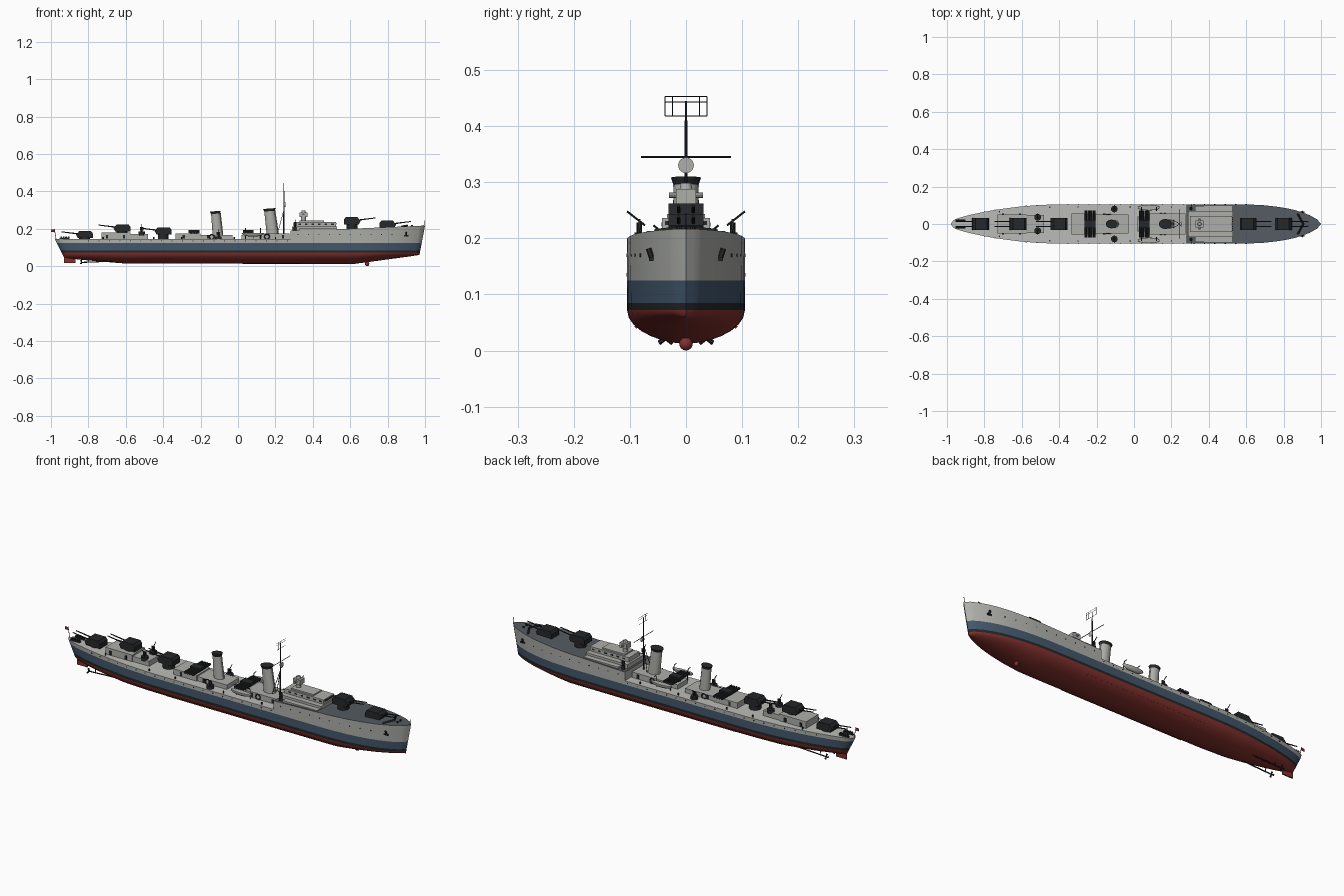
import bpy, bmesh, math
from mathutils import Vector, Matrix

if "Cube" in bpy.data.objects:
    bpy.data.objects.remove(bpy.data.objects["Cube"])


def material(name, c):
    m = bpy.data.materials.new(name)
    m.diffuse_color = (*c, 1)
    m.use_nodes = True
    m.node_tree.nodes["Principled BSDF"].inputs["Base Color"].default_value = m.diffuse_color
    return m


RED = material("antifouling_red", (.22, .03, .025))
BLACK = material("black", (.018, .02, .022))
BLUE = material("camouflage_blue", (.055, .095, .15))
GREY = material("hull_grey", (.42, .43, .40))
DECK = material("slate_deck", (.09, .105, .12))
PALE = material("pale_deck", (.5, .5, .48))


def emit(name, bm, *mats):
    bmesh.ops.recalc_face_normals(bm, faces=bm.faces)
    me = bpy.data.meshes.new(name)
    bm.to_mesh(me)
    bm.free()
    for m in mats:
        me.materials.append(m)
    me.shade_smooth()
    me.set_sharp_from_angle(angle=math.radians(32))
    ob = bpy.data.objects.new(name, me)
    bpy.context.collection.objects.link(ob)
    return ob


def box(bm, x0, x1, y0, y1, z0, z1):
    m = Matrix.Translation(((x0 + x1) / 2, (y0 + y1) / 2, (z0 + z1) / 2)) @ Matrix.Diagonal((x1 - x0, y1 - y0, z1 - z0, 1))
    bmesh.ops.create_cube(bm, size=1, matrix=m)


def rod(bm, a, b, r1, r2=None, n=8, sy=1):
    a, b = Vector(a), Vector(b)
    d = b - a
    m = Matrix.Translation((a + b) / 2) @ d.to_track_quat('Z', 'Y').to_matrix().to_4x4()
    m = m @ Matrix.Diagonal((1, sy, 1, 1))
    bmesh.ops.create_cone(bm, cap_ends=True, segments=n, radius1=r1, radius2=r1 if r2 is None else r2, depth=d.length, matrix=m)


def prism(bm, profile, y0, y1):
    f = bm.faces.new([bm.verts.new((x, y0, z)) for x, z in profile])
    ext = bmesh.ops.extrude_face_region(bm, geom=[f])["geom"]
    bmesh.ops.translate(bm, vec=(0, y1 - y0, 0), verts=[v for v in ext if isinstance(v, bmesh.types.BMVert)])
    bm.faces.new(f.verts[:]) if not f.is_valid else None


def lerp(x, pts):
    for (a, p), (b, q) in zip(pts, pts[1:]):
        if x <= b:
            return p + (q - p) * max(0, x - a) / (b - a)
    return pts[-1][1]


# hull: stations along x, rows from keel to deck edge
BEAM = [(-.98, 0), (-.965, .022), (-.93, .038), (-.85, .057), (-.75, .076), (-.6, .095), (-.45, .104), (-.3, .105),
        (.6, .105), (.7, .1), (.8, .088), (.88, .07), (.94, .047), (.98, .024), (1, 0)]
KEEL = [(-.98, .046), (-.9, .038), (-.6, .014), (.62, .012), (.8, .035), (.94, .052), (1, .06)]
SHEER = [(.28, .19), (.6, .2), (1, .217)]
BREAK, MAIN = .28, .145
xs = sorted({round(-.98 + .04 * i, 3) for i in range(50)} | {-.965, -.95, .28, .99, 1.0, .97})


def section(X, s):
    k, pts = lerp(X, KEEL), []
    b, e = lerp(X, BEAM), max(0, (abs(X) - .5) / .5)
    rows = [(k + (.072 - k) * (1 - math.cos(a)), math.sin(a) ** 1.12) for a in (i * math.pi / 14 for i in range(8))]
    rows += [(.085, 1), (.125, 1), (MAIN, 1)]
    if X >= BREAK:
        rows.append((lerp(X, SHEER), 1))
    for z, f in rows:
        w = b * f * (1 - .25 * e * e * max(0, .2 - z) / .2)
        dx = -.03 * (.217 - z) / .157 * max(0, (X - .6) / .4) ** 2
        dx += .05 * max(0, MAIN - z) / .1 * max(0, (-X - .7) / .28) ** 2
        pts.append(Vector((X + dx, s * w, z)))
    return pts


bm = bmesh.new()


def face(pts, mi):
    bm.faces.new([bm.verts.new(p) for p in pts]).material_index = mi


for X0, X1 in zip(xs, xs[1:]):
    for s in (1, -1):
        A, B = section(X0, s), section(X1, s)
        for i in range(min(len(A), len(B)) - 1):
            face((A[i], B[i], B[i + 1], A[i + 1]), 0 if i < 7 else i - 6 if i < 9 else 3)
    j = 11 if X0 >= BREAK else 10
    L0, L1, R0, R1 = section(X0, 1)[j], section(X1, 1)[j], section(X0, -1)[j], section(X1, -1)[j]
    face((R0, R1, L1, L0), 4 if X0 >= BREAK else 5)
L, R = section(BREAK, 1), section(BREAK, -1)
face((R[10], R[11], L[11], L[10]), 3)
bmesh.ops.remove_doubles(bm, verts=bm.verts, dist=.0001)
bmesh.ops.dissolve_degenerate(bm, edges=bm.edges, dist=.0001)
emit("hull", bm, RED, BLACK, BLUE, GREY, DECK, PALE)

# underwater fittings: sonar dome, bilge keels, shafts, propellers, rudder
bm = bmesh.new()
bmesh.ops.create_uvsphere(bm, u_segments=12, v_segments=8, radius=.012, matrix=Matrix.Translation((.69, 0, .012)))
box(bm, -.93, -.87, -.003, .003, .018, .06)
for s in (1, -1):
    rod(bm, (-.35, s * .088, .043), (.35, s * .088, .043), .004, n=4)
emit("dome_rudder_and_bilge_keels", bm, RED)
bm = bmesh.new()
for s in (1, -1):
    rod(bm, (-.84, s * .036, .02), (-.6, s * .034, .03), .003)
    rod(bm, (-.8, s * .036, .02), (-.8, s * .03, .05), .002)
    for k in range(3):
        a = k * 2.094
        rod(bm, (-.835, s * .036, .02), (-.84, s * .036 + .013 * math.sin(a), .021 + .013 * math.cos(a)), .002, .005, 6)
emit("shafts_and_propellers", bm, BLACK)

# deckhouses and bridge
bm = bmesh.new()
for x0, x1, w, z0, z1 in ((-.73, -.575, .052, .14, .18), (-.575, -.48, .048, .14, .172), (-.335, -.2, .055, .14, .174),
                          (-.2, -.03, .05, .14, .168), (.02, .09, .04, .14, .168), (.08, .275, .055, .14, .174),
                          (.29, .53, .07, .185, .213), (.3, .525, .043, .2, .236), (.33, .46, .034, .23, .243)):
    box(bm, x0, x1, -w, w, z0, z1)
emit("deckhouses_and_bridge", bm, GREY)
bm = bmesh.new()
box(bm, .325, .525, -.097, .097, .188, .201)
emit("bridge_deck", bm, GREY)
bm = bmesh.new()
for i in range(-3, 4):
    box(bm, .52, .527, i * .011 - .004, i * .011 + .004, .224, .231)
for s in (1, -1):
    for x in (.12, .24, -.29, -.16, -.7, -.61):
        box(bm, x - .006, x + .006, s * .052 - .004, s * .052 + .004, .148, .168)
    for i in range(6):
        x = .33 + i * .035
        box(bm, x - .007, x + .007, s * .043 - .001, s * .043 + .001, .221, .228)
emit("windows_and_doors", bm, BLACK)

# portholes along the hull side
bm = bmesh.new()
for s in (1, -1):
    for i in range(30):
        x = -.8 + i * .056
        w = lerp(x, BEAM) * (.985 if abs(x) > .62 else 1)
        z = .17 if x > BREAK else .135
        rod(bm, (x, s * (w - .004), z), (x, s * (w + .0012), z), .003)
emit("portholes", bm, BLACK)

# fire control director on the bridge
bm = bmesh.new()
rod(bm, (.35, 0, .238), (.35, 0, .265), .013, n=16)
box(bm, .33, .372, -.018, .018, .262, .288)
rod(bm, (.35, -.03, .277), (.35, .03, .277), .005)
rod(bm, (.35, 0, .285), (.35, 0, .299), .012, .009, 12)
emit("director", bm, GREY)

# raked funnels with flared caps
caps = bmesh.new()
bm = bmesh.new()
for xb, xt, zt, r in ((.186, .168, .308, .03), (-.108, -.12, .294, .026)):
    for b, p, q, r1, r2 in ((bm, (xb, 0, .16), (xt, 0, zt - .012), r * 1.05, r * .92),
                            (caps, (xt, 0, zt - .014), (xt - .001, 0, zt), r * .92, r * 1.12)):
        n = len(b.verts)
        rod(b, p, q, r1, r2, 24)
        b.verts.ensure_lookup_table()
        for v in list(b.verts)[n:]:
            v.co.y *= .8
    rod(bm, (xb + r, .0, .17), (xt + r * .95, 0, zt - .01), .003)
emit("funnels", bm, GREY)
emit("funnel_caps", caps, BLACK)

# twin gun mounts: x, base height, gun height, facing
for i, (x, zb, zg, d) in enumerate(((.80, .195, .205, 1), (.61, .19, .224, 1), (-.40, .14, .17, -1),
                                    (-.62, .175, .186, -1), (-.82, .14, .15, -1))):
    bm = bmesh.new()
    prof = [(-.044, 0), (.036, 0), (.046, .018), (.028, .038), (-.034, .038), (-.044, .025)]
    prism(bm, [(x + d * px, zg + pz) for px, pz in prof], -.031, .031)
    rod(bm, (x, 0, zb), (x, 0, zg + .002), .029, n=20)
    for s in (1, -1):
        rod(bm, (x + d * .03, s * .013, zg + .022), (x + d * .125, s * .013, zg + .034), .0035, .0025)
    emit(f"gun_mount_{i + 1}", bm, BLACK)

# torpedo tube banks trained athwartships
for x in (.055, -.235):
    bm = bmesh.new()
    rod(bm, (x, 0, .14), (x, 0, .178), .022, n=16)
    for k in range(4):
        xx = x + (k - 1.5) * .0145
        rod(bm, (xx, -.072, .182), (xx, .072, .182), .007, n=10)
    box(bm, x - .029, x + .029, -.02, .02, .178, .194)
    emit("torpedo_tubes", bm, BLACK)

# light guns: tub, pedestal, shield and barrel
bm = bmesh.new()
for x, y, z, r in ((-.105, .08, .14, .018), (-.515, .036, .165, .018), (.305, .083, .19, .009)):
    for s in (1, -1):
        rod(bm, (x, s * y, z), (x, s * y, z + .02), r, n=16)
        rod(bm, (x, s * y, z + .02), (x, s * y, z + .038), .005)
        box(bm, x - .009, x + .009, s * y - .002, s * y + .002, z + .026, z + .044)
        rod(bm, (x, s * (y - .01), z + .033), (x, s * (y + .022), z + .058), .0018, n=6)
emit("light_guns", bm, BLACK)

# ship's boats with davits
for s in (1, -1):
    bm = bmesh.new()
    bmesh.ops.create_uvsphere(bm, u_segments=20, v_segments=10, radius=1,
                              matrix=Matrix.Translation((.08, s * .088, .176)) @ Matrix.Diagonal((.06, .015, .018, 1)))
    bmesh.ops.bisect_plane(bm, geom=bm.verts[:] + bm.edges[:] + bm.faces[:], plane_co=(0, 0, .178), plane_no=(0, 0, 1), clear_outer=True)
    bmesh.ops.holes_fill(bm, edges=bm.edges)
    emit("boat", bm, GREY)
    bm = bmesh.new()
    for x in (.04, .12):
        pts = [(x, s * .07, .14), (x, s * .07, .19), (x, s * .078, .203), (x, s * .092, .203)]
        for p, q in zip(pts, pts[1:]):
            rod(bm, p, q, .002, n=6)
    emit("davits", bm, BLACK)

# mast, yard, radar frame and dish
bm = bmesh.new()
rod(bm, (.245, 0, .14), (.245, 0, .445), .004, .002)
for s in (1, -1):
    rod(bm, (.21, s * .02, .17), (.245, 0, .3), .0015, n=6)
rod(bm, (.245, -.08, .345), (.245, .08, .345), .0015, n=6)
for z in (.418, .443, .453):
    rod(bm, (.249, -.037, z), (.249, .037, z), .0009, n=4)
for y in (-.037, -.024, .024, .037):
    rod(bm, (.249, y, .418), (.249, y, .453), .0009, n=4)
emit("mast_and_radar_frame", bm, BLACK)
bm = bmesh.new()
rod(bm, (.246, 0, .33), (.254, 0, .33), .008, .014, 24)
emit("radar_dish", bm, GREY)

# stern and bow gear: depth charges, breakwater, anchors, bollards, life rings
bm = bmesh.new()
for s in (1, -1):
    box(bm, -.955, -.9, s * .018 - .006, s * .018 + .006, .143, .15)
    for k in range(4):
        rod(bm, (-.945 + k * .013, s * .018 - .006, .154), (-.945 + k * .013, s * .018 + .006, .154), .0055)
    rod(bm, (.905, 0, .217), (.875, s * .055, .212), .005, n=4)
    rod(bm, (.93, s * .012, .214), (.93, s * .012, .221), .005)
    rod(bm, (.9, s * .061, .165), (.9, s * .067, .182), .005, n=6)
    box(bm, .888, .912, s * .062 - .004, s * .062 + .004, .16, .166)
    for x in (-.72, -.45, -.3, -.02, .2):
        rod(bm, (x, s * (lerp(x, BEAM) - .014), .14), (x, s * (lerp(x, BEAM) - .014), .156), .0035)
emit("deck_gear", bm, BLACK)
for x, y, z in ((.155, .057, .158), (-.14, .052, .156)):
    for s in (1, -1):
        bpy.ops.mesh.primitive_torus_add(major_radius=.013, minor_radius=.003, major_segments=20, minor_segments=6,
                                         location=(x, s * y, z), rotation=(math.pi / 2, 0, 0))
        bpy.context.object.name = "life_ring"
        bpy.context.object.data.materials.append(BLACK)

# flagstaffs and ensign
bm = bmesh.new()
rod(bm, (-.972, 0, .14), (-.982, 0, .2), .0014, n=6)
rod(bm, (.993, 0, .21), (.998, 0, .245), .0014, n=6)
emit("flagstaffs", bm, BLACK)
bm = bmesh.new()
box(bm, -1, -.981, -.001, .001, .183, .197)
emit("ensign", bm, RED)
